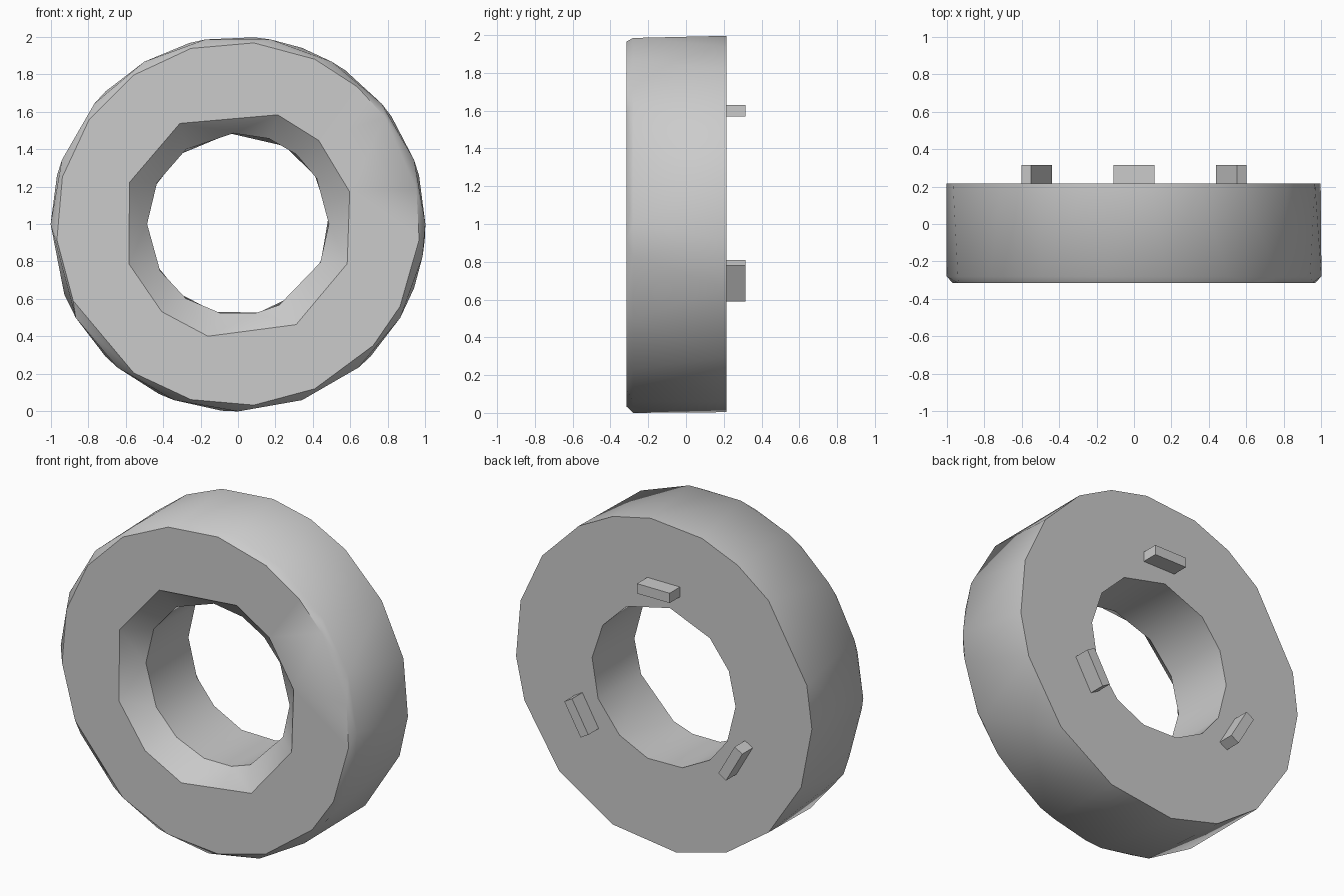
import bpy, bmesh
from math import radians, cos, sin
from mathutils import Matrix

cube = bpy.data.objects.get("Cube")
if cube:
    bpy.data.objects.remove(cube, do_unlink=True)

grey = bpy.data.materials.new("light grey")
grey.use_nodes = True
colour = (0.6, 0.6, 0.6, 1)
grey.diffuse_color = colour
grey.node_tree.nodes["Principled BSDF"].inputs["Base Color"].default_value = colour


def add_object(name, bm):
    bmesh.ops.recalc_face_normals(bm, faces=bm.faces)
    mesh = bpy.data.meshes.new(name)
    bm.to_mesh(mesh)
    bm.free()
    mesh.materials.append(grey)
    obj = bpy.data.objects.new(name, mesh)
    bpy.context.scene.collection.objects.link(obj)
    return obj


def ring(bm, radius, y, angles):
    """Faceted circle of vertices, sorted by angle, facing the front."""
    found = []
    for a in sorted(a % 360 for a in angles):
        t = radians(a)
        found.append((a, bm.verts.new((radius * cos(t), y, 1 + radius * sin(t)))))
    return found


def strip(bm, p, q):
    """Join two rings of different counts, stepping along by angle."""
    def angle(r, k):
        return r[k % len(r)][0] + 360 * (k // len(r))
    i = j = 0
    while i < len(p) or j < len(q):
        a, b = p[i % len(p)][1], q[j % len(q)][1]
        step_p = j == len(q) or (i < len(p) and
                 angle(p, i) + angle(p, i + 1) <= angle(q, j) + angle(q, j + 1))
        if step_p:
            i += 1
            bm.faces.new((a, p[i % len(p)][1], b))
        else:
            j += 1
            bm.faces.new((a, q[j % len(q)][1], b))


# Ring body: unevenly faceted outline, front bevel and countersunk bore
FRONT, BACK = -0.315, 0.215
bm = bmesh.new()
rings = [
    ring(bm, 0.62, FRONT, (120, 70, 46, 16, -20, -60, -105, -131, -160, 159)),
    ring(bm, 0.97, FRONT, (85, 65, 49, 36, 11, -5, -27, -42, -65, -85, -105, -125,
                           -155, -175, 165, 145, 125, 105)),
    ring(bm, 1.0, -0.28, (*range(0, 181, 20), *range(-150, 0, 20))),
    ring(bm, 1.0, BACK, (55, 70, 85, 105, 120, 135, 165, 180, -158, -135, -115, -95,
                         -70, -45, -20, -5, 15, 35)),
    ring(bm, 0.485, BACK, (5, 32, 59, 95, 130, 155, 180, -152, -130, -105, -77, -52, -24)),
    ring(bm, 0.485, -0.195, (0, 30, 50, 70, 93, 125, 153, 180, -149, -125, -101, -79, -63, -25)),
]
for k, r in enumerate(rings):
    strip(bm, r, rings[(k + 1) % len(rings)])
bmesh.ops.dissolve_limit(bm, angle_limit=radians(0.1), verts=bm.verts, edges=bm.edges)
body = add_object("ring_body", bm)
bpy.ops.object.select_all(action="DESELECT")
body.select_set(True)
bpy.context.view_layer.objects.active = body
bpy.ops.object.shade_smooth_by_angle(angle=radians(35))

# Three locating tabs on the back
for k, name in enumerate(("top_tab", "lower_right_tab", "lower_left_tab")):
    bm = bmesh.new()
    place = (Matrix.Translation((0, BACK + 0.05, 1))
             @ Matrix.Rotation(radians(-120 * k), 4, "Y")
             @ Matrix.Translation((0, 0, 0.6))
             @ Matrix.Diagonal((0.22, 0.1, 0.06, 1)))
    bmesh.ops.create_cube(bm, size=1, matrix=place)
    add_object(name, bm)
